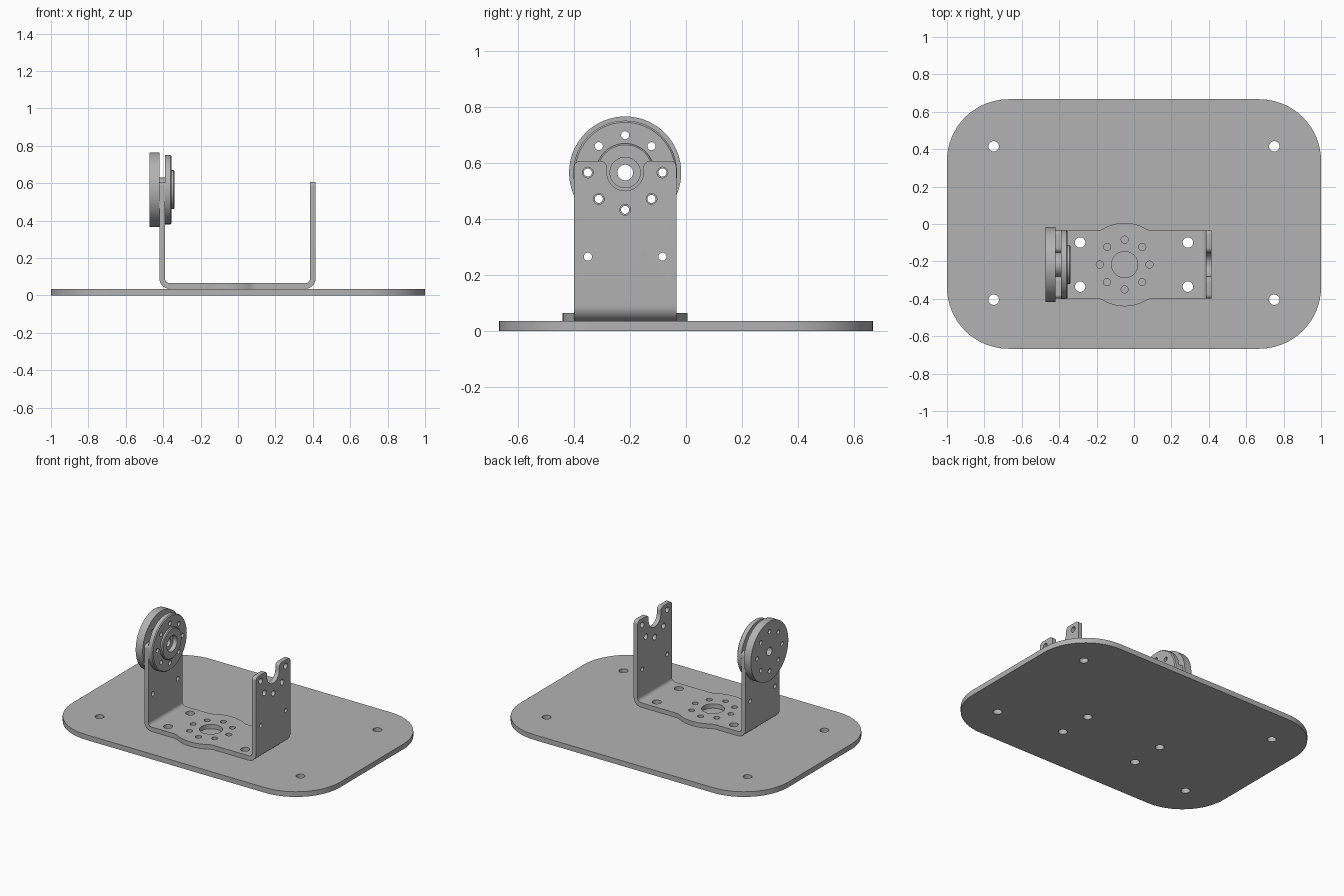
import bpy, bmesh
from math import sin, cos, pi, radians, sqrt, atan2
from mathutils import Vector

cube = bpy.data.objects.get("Cube")
if cube:
    bpy.data.objects.remove(cube, do_unlink=True)

grey = bpy.data.materials.new("metal grey")
grey.use_nodes = True
grey.diffuse_color = (0.45, 0.45, 0.45, 1)
grey.node_tree.nodes["Principled BSDF"].inputs["Base Color"].default_value = (0.45, 0.45, 0.45, 1)

CY, CZ = -0.217, 0.565        # axle centre
T = 0.035                     # base plate thickness
RING = 0.133                  # bolt circle radius
BX = -0.05                    # floor boss centre


def arc(cx, cy, r, a, b, n=16):
    return [(cx + r * cos(radians(a + (b - a) * i / n)),
             cy + r * sin(radians(a + (b - a) * i / n))) for i in range(n + 1)]


def circle(cx, cy, r, n=32):
    return arc(cx, cy, r, 0, 360, n)[:-1]


def ring_centres(cx, cy):
    return [(cx + RING * cos(i * pi / 4), cy + RING * sin(i * pi / 4)) for i in range(8)]


def place(axis, u, v, w):
    return Vector({"x": (w, u, v), "y": (u, w, v), "z": (u, v, w)}[axis])


def add_prism(bm, pts, axis, lo, hi):
    """Extrude a closed outline along one axis."""
    face = bm.faces.new([bm.verts.new(place(axis, u, v, lo)) for u, v in pts])
    out = bmesh.ops.extrude_face_region(bm, geom=[face])["geom"]
    move = place(axis, 0, 0, hi - lo)
    bmesh.ops.translate(bm, vec=move, verts=[g for g in out if isinstance(g, bmesh.types.BMVert)])
    # the starting face survives as the other cap
    if not face.is_valid:
        raise RuntimeError("lost cap")


def make(name, bm):
    bmesh.ops.recalc_face_normals(bm, faces=bm.faces[:])
    mesh = bpy.data.meshes.new(name)
    bm.to_mesh(mesh)
    bm.free()
    mesh.materials.append(grey)
    ob = bpy.data.objects.new(name, mesh)
    bpy.context.collection.objects.link(ob)
    return ob


def prisms(name, items):
    bm = bmesh.new()
    for item in items:
        add_prism(bm, *item)
    return make(name, bm)


def activate(ob):
    bpy.ops.object.select_all(action="DESELECT")
    ob.select_set(True)
    bpy.context.view_layer.objects.active = ob


def boolean(ob, cutter, operation="DIFFERENCE"):
    cutter.hide_render = True
    mod = ob.modifiers.new("cut", "BOOLEAN")
    mod.operation, mod.object, mod.solver = operation, cutter, "EXACT"
    activate(ob)
    bpy.ops.object.modifier_apply(modifier=mod.name)
    bpy.data.objects.remove(cutter, do_unlink=True)


def finish(ob):
    activate(ob)
    bpy.ops.object.shade_smooth_by_angle(angle=radians(30))


# Base plate with rounded corners
R = 0.33
X, Y = 1 - R, 0.667 - R
outline = arc(X, Y, R, 0, 90) + arc(-X, Y, R, 90, 180) + arc(-X, -Y, R, 180, 270) + arc(X, -Y, R, 270, 360)
base = prisms("base_plate", [(outline, "z", 0, T)])
floor_bolts = [(sx * 0.288, CY + sy * 0.118) for sx in (-1, 1) for sy in (-1, 1)]
plate_bolts = [(sx * 0.75, 0.005 + sy * 0.41) for sx in (-1, 1) for sy in (-1, 1)]
boolean(base, prisms("cutter", [(circle(x, y, 0.028), "z", -0.1, 0.2) for x, y in floor_bolts + plate_bolts]))
finish(base)

# Bent U bracket: a wide U section trimmed to its plan outline
L, W, TH, RO = -0.42, 0.415, 0.03, 0.055
RI = RO - TH
zb = T + RO
section = ([(L, 0.607)] + arc(L + RO, zb, RO, 180, 270, 10) + arc(W - RO, zb, RO, 270, 360, 10)
           + [(W, 0.607), (W - TH, 0.607)] + arc(W - RO, zb, RI, 360, 270, 10)
           + arc(L + RO, zb, RI, 270, 180, 10) + [(L + TH, 0.607)])
bracket = prisms("u_bracket", [(section, "y", CY - 0.3, CY + 0.3)])

HW, RB, F = 0.1825, 0.223, 0.08
fx = sqrt((RB + F) ** 2 - (HW + F) ** 2)
ang = atan2(HW + F, fx) * 180 / pi
half = ([(0.6, HW)] + arc(BX + fx, HW + F, F, 270, 180 + ang, 8)
        + arc(BX, 0, RB, ang, 180 - ang, 24)[1:]
        + arc(BX - fx, HW + F, F, 360 - ang, 270, 8)[1:] + [(-0.6, HW)])
plan = [(x, CY + y) for x, y in half] + [(x, CY - y) for x, y in reversed(half)]
boolean(bracket, prisms("trim", [(plan, "z", -0.2, 1)]), "INTERSECT")

# Ear tops and open axle notch in both walls
side = ([(-0.3, 1), (-0.3, 0.5845), (-0.1826, 0.5845)] + arc(-0.16, 0.5845, 0.0225, 180, 90, 8)
        + arc(-0.09, 0.582, 0.025, 90, 0, 8))
notch = side + arc(0, CZ, 0.065, 180, 360, 24) + [(-y, z) for y, z in reversed(side)]
boolean(bracket, prisms("notch_cutter", [([(CY + y, z) for y, z in notch], "x", -1, 1)]))

# Bracket holes
wall = [(circle(y, z, 0.019), "x", -1, 1) for y, z in ring_centres(CY, CZ) if z < CZ + 0.01]
wall += [(circle(CY + s * RING, 0.265, 0.0145), "x", -1, 1) for s in (-1, 1)]
boolean(bracket, prisms("wall_cutter", wall))
floor = [(circle(x, y, 0.019), "z", 0, 0.2) for x, y in ring_centres(BX, CY)]
floor += [(circle(x, y, 0.028), "z", 0, 0.2) for x, y in floor_bolts]
floor += [(circle(BX, CY, 0.07, 48), "z", 0, 0.2)]
boolean(bracket, prisms("floor_cutter", floor))
finish(bracket)

# Turned wheel: outer disc, axle, inner disc and recessed hub
profile = [(-0.472, 0.028), (-0.472, 0.2), (-0.42, 0.2), (-0.42, 0.064), (-0.39, 0.064),
           (-0.39, 0.185), (-0.362, 0.185), (-0.356, 0.179), (-0.356, 0.104), (-0.345, 0.104),
           (-0.34, 0.099), (-0.34, 0.054), (-0.37, 0.054), (-0.37, 0.028)]
bm = bmesh.new()
N = 64
rings = [[bm.verts.new((x, CY + r * cos(2 * pi * i / N), CZ + r * sin(2 * pi * i / N)))
          for i in range(N)] for x, r in profile]
for k, a in enumerate(rings):
    b = rings[(k + 1) % len(rings)]
    for i in range(N):
        j = (i + 1) % N
        bm.faces.new((a[i], a[j], b[j], b[i]))
wheel = make("pivot_wheel", bm)
boolean(wheel, prisms("bolt_cutter", [(circle(y, z, 0.0145, 24), "x", -1, 0) for y, z in ring_centres(CY, CZ)]))
finish(wheel)
